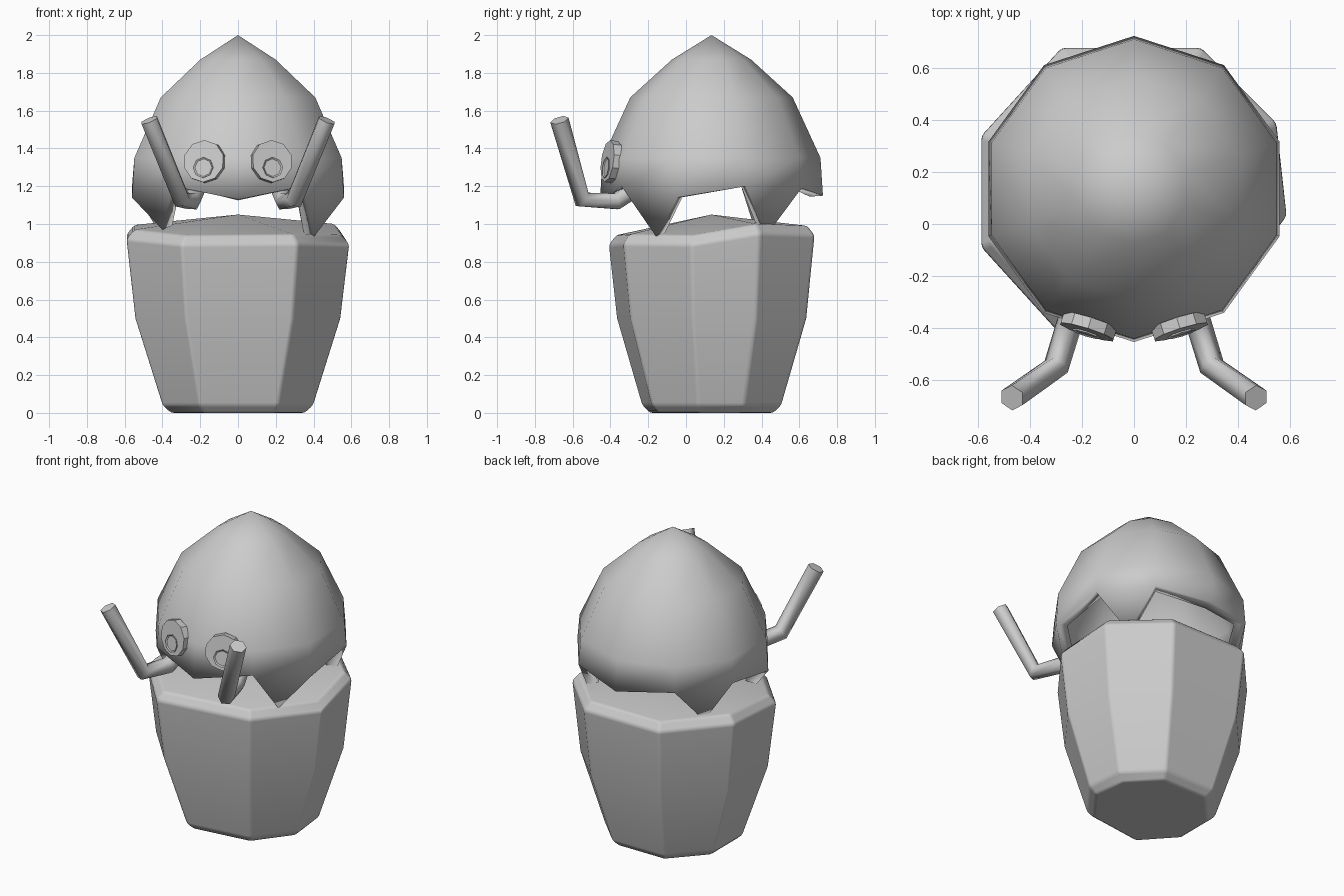
import bpy, bmesh
from math import sin, cos, radians, pi
from mathutils import Vector

if "Cube" in bpy.data.objects:
    bpy.data.objects.remove(bpy.data.objects["Cube"])

CY = 0.135  # y of the vertical axis of dome and body


def finish(name, bm, angle=35):
    bmesh.ops.recalc_face_normals(bm, faces=bm.faces)
    me = bpy.data.meshes.new(name)
    bm.to_mesh(me)
    bm.free()
    ob = bpy.data.objects.new(name, me)
    bpy.context.collection.objects.link(ob)
    bpy.ops.object.select_all(action='DESELECT')
    ob.select_set(True)
    bpy.context.view_layer.objects.active = ob
    bpy.ops.object.shade_smooth_by_angle(angle=radians(angle))
    return ob


def polar(bm, r, deg, z):
    a = radians(deg)
    return bm.verts.new((r * cos(a), CY + r * sin(a), z))


def bridge(bm, a, b):
    n = len(a)
    for i in range(n):
        j = (i + 1) % n
        bm.faces.new((a[i], a[j], b[j], b[i]))


# body: uneven eight-sided tapered block with softened rim
bm = bmesh.new()
outline = [(-0.3, -0.41, 0.94), (0.315, -0.33, 0.945), (0.59, 0.03, 0.94),
           (0.55, 0.39, 1.0), (0.26, 0.68, 0.99), (-0.28, 0.68, 0.99),
           (-0.59, 0.34, 0.995), (-0.59, -0.09, 0.97)]


def body_ring(scale, z=None, drop=0.0):
    return [bm.verts.new((x * scale, CY + (y - CY) * scale,
                          top - drop if z is None else z))
            for x, y, top in outline]


rings = [body_ring(0.6, 0), body_ring(0.675, 0.04), body_ring(0.92, 0.5),
         body_ring(1.0, drop=0.05), body_ring(0.93)]
for lo, hi in zip(rings, rings[1:]):
    bridge(bm, lo, hi)
bm.faces.new(rings[0])
peak = bm.verts.new((0, CY, 1.05))
for i in range(8):
    bm.faces.new((rings[-1][i], rings[-1][(i + 1) % 8], peak))
body = finish("body", bm, 45)
bev = body.modifiers.new("soft_edges", 'BEVEL')
bev.width = 0.015
bev.segments = 2
bev.limit_method = 'ANGLE'
bev.angle_limit = radians(28)
bev.harden_normals = True

# shell: ten-sided hollow dome with a jagged lower edge
bm = bmesh.new()
angles = [-90 + 36 * i for i in range(10)]
rim_z = [1.13, 1.2, 1.14, 1.2, 1.19, 1.15, 1.19, 1.2, 1.14, 1.2]
# spike tips keyed by the side they hang from: angle, z
spikes = {1: (-36, 0.93), 3: (36, 0.94), 6: (147, 0.95), 8: (216, 0.97)}
levels = [[polar(bm, r, a, z) for a in angles]
          for r, z in ((0.21, 1.87), (0.43, 1.67), (0.577, 1.35))]
rim = [polar(bm, 0.59, a, z) for a, z in zip(angles, rim_z)]
apex = bm.verts.new((0, CY, 2.0))
for i in range(10):
    bm.faces.new((levels[0][i], levels[0][(i + 1) % 10], apex))
for hi, lo in zip(levels, levels[1:]):
    bridge(bm, lo, hi)
bridge(bm, rim, levels[-1])
for i, (a, z) in spikes.items():
    bm.faces.new((rim[i], polar(bm, 0.495, a, z), rim[(i + 1) % 10]))
shell = finish("shell", bm, 40)
sol = shell.modifiers.new("thickness", 'SOLIDIFY')
sol.thickness = 0.07
sol.offset = -1

# eyes: tilted discs, each with a raised recessed pupil
for side, label in ((-1, "left"), (1, "right")):
    normal = Vector((side * 0.30, -0.95, -0.20 + 0.33)).normalized()
    rot = normal.to_track_quat('Z', 'Y').to_matrix().to_4x4()
    centre = Vector((side * 0.175, -0.395, 1.33))
    for part, r, depth, off, drop, n in (("eye", 0.112, 0.045, 0.0, 0.0, 10),
                                         ("pupil", 0.055, 0.03, 0.018, 0.035, 8)):
        bm = bmesh.new()
        bmesh.ops.create_cone(bm, cap_ends=True, segments=n, radius1=r,
                              radius2=r, depth=depth)
        if part == "pupil":
            cap = [f for f in bm.faces if f.normal.z > 0.9]
            bmesh.ops.inset_region(bm, faces=cap, thickness=0.013)
            bmesh.ops.translate(bm, verts=cap[0].verts, vec=(0, 0, -0.01))
        bmesh.ops.rotate(bm, verts=bm.verts, matrix=rot.to_3x3())
        bmesh.ops.translate(bm, verts=bm.verts,
                            vec=centre + normal * off + Vector((0, 0, -drop)))
        finish(f"{label}_{part}", bm, 30)

# feelers: bent six-sided tubes
path = [(0.22, -0.28, 1.18), (0.245, -0.37, 1.12), (0.30, -0.55, 1.13),
        (0.47, -0.67, 1.55)]
for side, label in ((-1, "left"), (1, "right")):
    cu = bpy.data.curves.new(f"{label}_feeler", 'CURVE')
    cu.dimensions = '3D'
    cu.bevel_depth = 0.05
    cu.bevel_resolution = 1
    cu.use_fill_caps = True
    sp = cu.splines.new('POLY')
    sp.points.add(len(path) - 1)
    for p, (x, y, z) in zip(sp.points, path):
        p.co = (side * x, y, z, 1)
    sp.use_smooth = True
    bpy.context.collection.objects.link(
        bpy.data.objects.new(f"{label}_feeler", cu))
